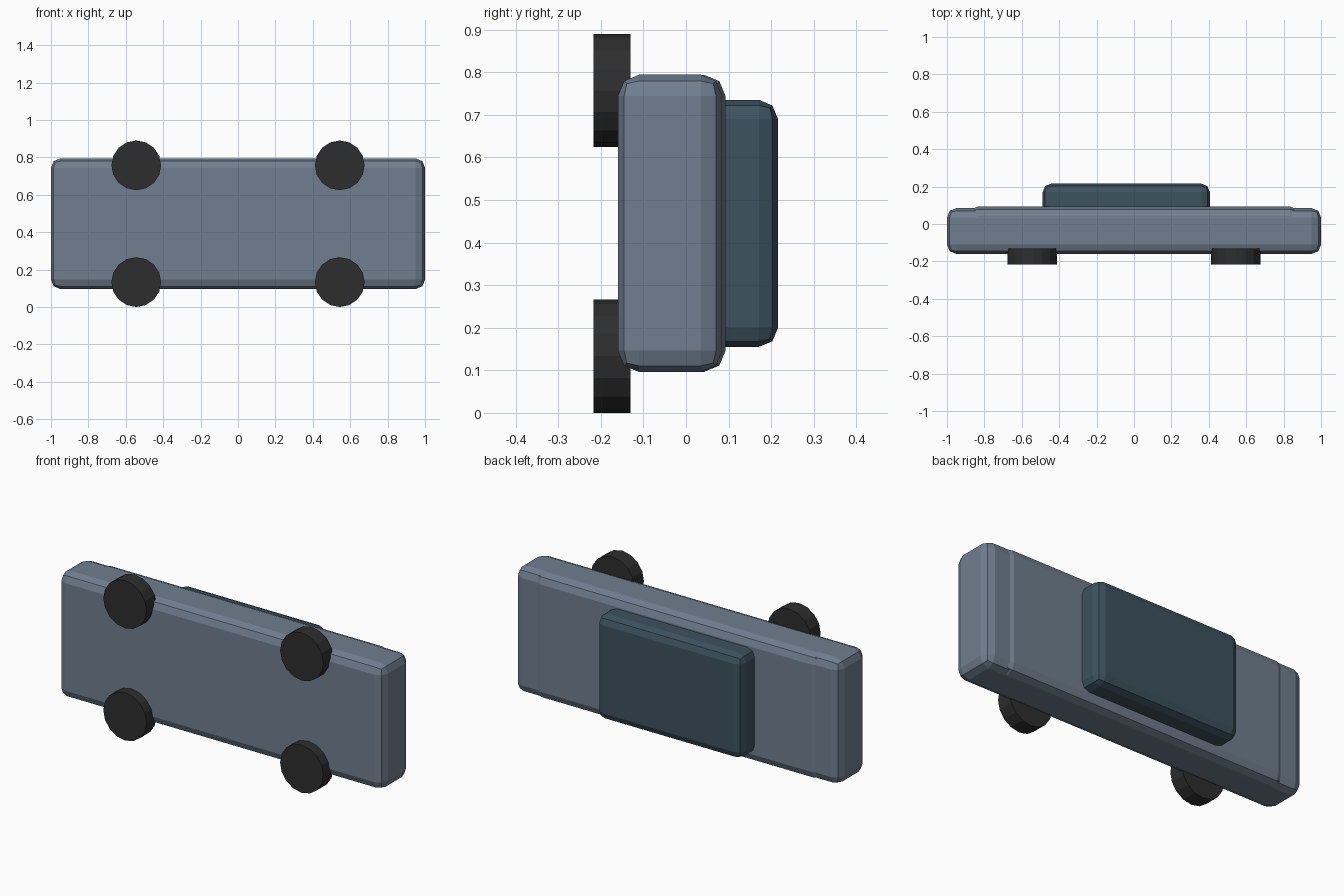
import bpy, bmesh, math
from mathutils import Matrix

if "Cube" in bpy.data.objects:
    bpy.data.objects.remove(bpy.data.objects["Cube"])


def material(name, rgb):
    m = bpy.data.materials.new(name)
    m.diffuse_color = (*rgb, 1)
    m.use_nodes = True
    m.node_tree.nodes["Principled BSDF"].inputs["Base Color"].default_value = m.diffuse_color
    return m


SLATE = material("slate paint", (0.162, 0.21, 0.275))
GLASS = material("dark blue glass", (0.046, 0.084, 0.113))
RUBBER = material("black rubber", (0.027, 0.027, 0.027))
MID_Z = 0.445


def add_object(name, bm, mat):
    mesh = bpy.data.meshes.new(name)
    bm.to_mesh(mesh)
    bm.free()
    mesh.materials.append(mat)
    ob = bpy.data.objects.new(name, mesh)
    bpy.context.collection.objects.link(ob)
    return ob


def rounded_box(name, xs, ys, zs, bevel, mat):
    """Box between the given limits with a two-step rounded edge."""
    bm = bmesh.new()
    bmesh.ops.create_cube(bm, size=1)
    for v in bm.verts:
        v.co = [lim[0] if c < 0 else lim[1] for c, lim in zip(v.co, (xs, ys, zs))]
    ob = add_object(name, bm, mat)
    mod = ob.modifiers.new("rounded edges", "BEVEL")
    mod.width = bevel
    mod.segments = 2
    return ob


def wheel(name, x, z):
    """Sixteen-sided wheel with its axle along y."""
    bm = bmesh.new()
    bmesh.ops.create_cone(bm, cap_ends=True, segments=16, radius1=0.133,
                          radius2=0.133, depth=0.087)
    bm.transform(Matrix.Translation((x, -0.1735, z))
                 @ Matrix.Rotation(math.pi / 2, 4, 'X'))
    return add_object(name, bm, RUBBER)


# Main body and the slightly raised deck on it
rounded_box("body", (-1, 1), (-0.16, 0.085), (0.096, 0.794), 0.05, SLATE)
rounded_box("upper_deck", (-0.885, 0.885), (-0.1, 0.093), (0.0965, 0.7935), 0.05, SLATE)

# Cabin, set a little off centre
rounded_box("cabin", (-0.488, 0.405), (0.0, 0.216), (0.155, 0.735), 0.045, GLASS)

# Four wheels
for end, x in (("left", -0.544), ("right", 0.544)):
    for level, dz in (("lower", -0.312), ("upper", 0.312)):
        wheel(f"{level}_{end}_wheel", x, MID_Z + dz)
